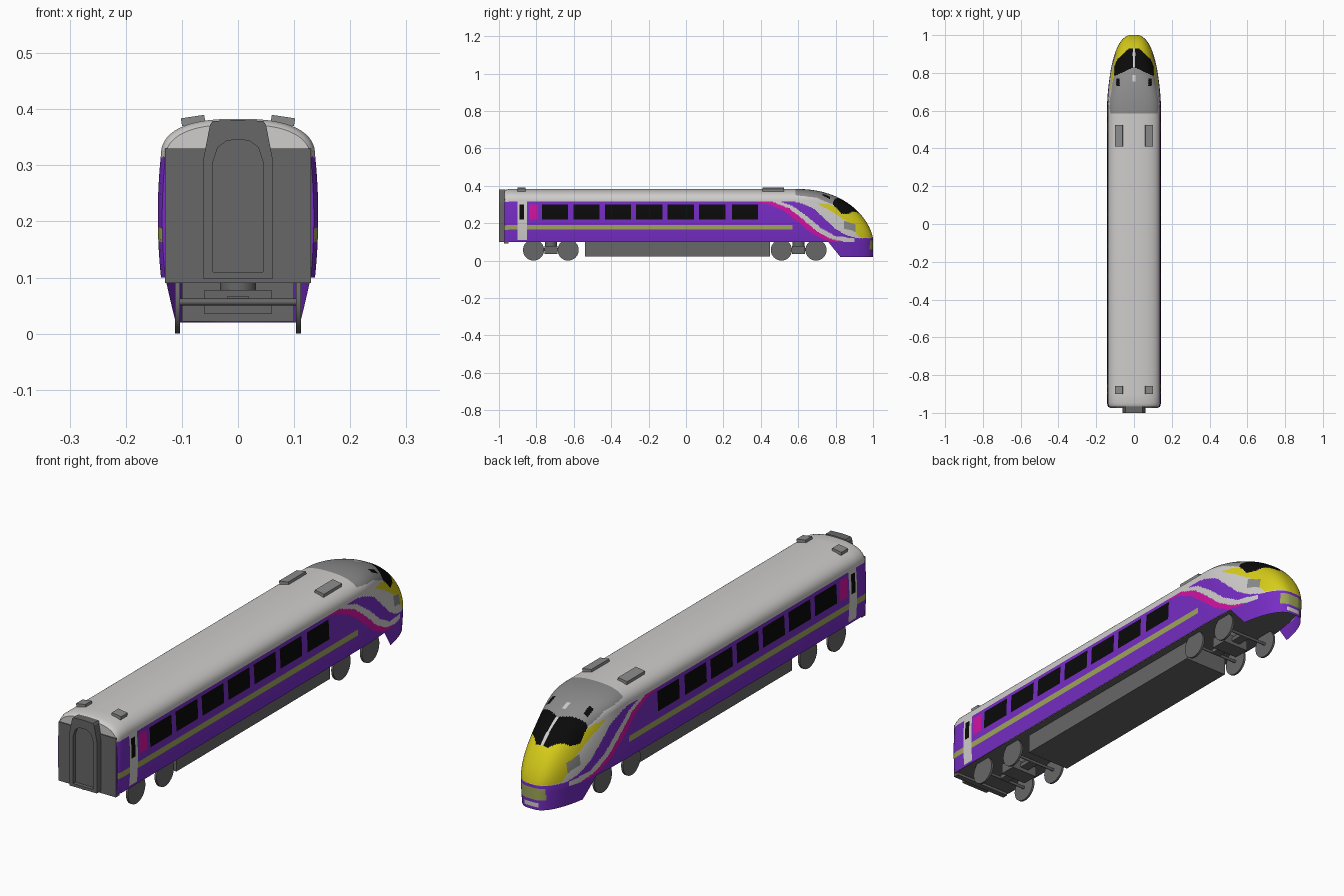
import bpy, bmesh, math
from mathutils import Matrix

if "Cube" in bpy.data.objects:
    bpy.data.objects.remove(bpy.data.objects["Cube"])

# ---- flat colours ----
COLORS = [("white", (.62, .61, .60)), ("purple", (.18, .026, .55)), ("magenta", (.64, .006, .36)),
          ("olive", (.34, .38, .10)), ("yellow", (.68, .61, .01)), ("black", (.003, .003, .003)),
          ("mid_grey", (.26, .26, .26)), ("dark_grey", (.135, .135, .135))]
MATS = []
for n, c in COLORS:
    m = bpy.data.materials.new(n)
    m.diffuse_color = (*c, 1)
    m.use_nodes = True
    m.node_tree.nodes["Principled BSDF"].inputs["Base Color"].default_value = m.diffuse_color
    MATS.append(m)
WHITE, PURPLE, MAGENTA, OLIVE, YELLOW, BLACK, MID, DARK = range(8)


def finish(name, bm, mats, smooth=False, mirror=False):
    bmesh.ops.recalc_face_normals(bm, faces=bm.faces)
    me = bpy.data.meshes.new(name)
    bm.to_mesh(me)
    bm.free()
    ob = bpy.data.objects.new(name, me)
    bpy.context.collection.objects.link(ob)
    for i in mats:
        me.materials.append(MATS[i])
    if mirror:
        mod = ob.modifiers.new("mirror", 'MIRROR')
        mod.merge_threshold = 1e-5
    if smooth:
        bpy.ops.object.select_all(action='DESELECT')
        ob.select_set(True)
        bpy.context.view_layer.objects.active = ob
        bpy.ops.object.shade_smooth_by_angle(angle=math.radians(35))
    return ob


def loft(name, rows, mats, rule=None, smooth=False):
    """Right half skinned through rows of points, mirrored in x."""
    bm = bmesh.new()
    vs = [[bm.verts.new(p) for p in r] for r in rows]
    for a, b in zip(vs, vs[1:]):
        for i in range(len(a) - 1):
            bm.faces.new((a[i], a[i + 1], b[i + 1], b[i]))
    bmesh.ops.remove_doubles(bm, verts=bm.verts, dist=1e-5)
    if rule:
        for f in bm.faces:
            c = f.calc_center_median()
            f.material_index = rule(abs(c.x), c.y, c.z)
    return finish(name, bm, mats, smooth, True)


def box(name, lo, hi, mat, tilt=0):
    bm = bmesh.new()
    bmesh.ops.create_cube(bm, size=1)
    mid = [(a + b) / 2 for a, b in zip(lo, hi)]
    size = [b - a for a, b in zip(lo, hi)]
    M = Matrix.Translation(mid) @ Matrix.Rotation(tilt, 4, 'Y') @ Matrix.Diagonal((*size, 1))
    bmesh.ops.transform(bm, matrix=M, verts=bm.verts)
    return finish(name, bm, [mat])


def cyl(name, pos, r, depth, mat, axis='X', seg=32):
    bm = bmesh.new()
    bmesh.ops.create_cone(bm, cap_ends=True, segments=seg, radius1=r, radius2=r, depth=depth)
    R = Matrix.Rotation(math.pi / 2, 4, 'Y') if axis == 'X' else Matrix()
    bmesh.ops.transform(bm, matrix=Matrix.Translation(pos) @ R, verts=bm.verts)
    return finish(name, bm, [mat], True)


def interp(keys, v):
    if v <= keys[0][0]:
        return keys[0][1]
    for (a, p), (b, q) in zip(keys, keys[1:]):
        if v <= b:
            return p + (q - p) * (v - a) / (b - a)
    return keys[-1][1]


# ---- body shape: half width, height and cross-section along y ----
H, S0 = .283, .215 / .283


def nose_u(y):
    return max(0, (y - .58) / .42) * .995


def half_width(y):
    end = interp([(-.97, .945), (-.963, .975), (-.945, 1)], y)
    return end * (1 - nose_u(y) ** 2.2) ** .4


def height(y):
    end = interp([(-.97, .965), (-.963, .985), (-.945, 1)], y)
    return H * end * (1 - nose_u(y) ** 2.3) ** .6


def skirt_bottom(y):
    return interp([(.76, .10), (.825, .02)], y)


def section_x(s, y):
    if s <= S0:
        x = .143 - .0055 * ((s * H - .11) / .107) ** 2
    else:
        x = .1375 * max(0, 1 - ((s - S0) / (1 - S0)) ** 2.5) ** .4
    t = min(1, max(0, (y - .62) / .3))
    t = t * t * (3 - 2 * t)
    return half_width(y) * ((1 - t) * x + t * .14 * max(0, 1 - s ** 2.5) ** .4)


# heights follow the edges of stripes and windows
levels = []
marks = [.10, .11, .165, .19, .22, .30, .315]
for a, b in zip(marks, marks[1:]):
    k = max(1, round((b - a) / .005))
    levels += [(a + (b - a) * i / k - .1) / H for i in range(k)]
for i in range(41):
    c = math.cos(math.radians(90 * i / 40))
    levels.append(S0 + (1 - S0) * max(0, 1 - c ** 2.5) ** .4 if i < 40 else 1)

WINDOWS = [(-.77 + .168 * i, -.63 + .168 * i) for i in range(6)] + [(.245, .385)]
ys = [-.97, -.963, -.955, -.945, -.90, -.89, -.865, -.85, -.84, -.79]
ys += [e for w in WINDOWS[:6] for e in w] + [.245]
ys += [.35 + .005 * i for i in range(123)]
ys += [.96 + .04 * math.sin(math.pi / 2 * i / 20) for i in range(1, 21)]


def ring(y):
    zb, pts = skirt_bottom(y), []
    for k in range(14):
        z = zb + (.1 - zb) * k / 14
        pts.append((section_x(0, y) * (1 - (.1 - z)), y, z))
    for s in levels:
        pts.append((section_x(s, y) if s < 1 else 0, y, .1 + height(y) * s))
    return pts


# ---- livery: swooping bands bounded by curves z(y) ----
C1 = [(.36, .315), (.45, .30), (.53, .262), (.60, .205), (.68, .14), (.75, .108), (.80, .10)]
C2 = [(.36, .316), (.46, .315), (.55, .28), (.62, .225), (.70, .155), (.77, .118), (.85, .10)]
C3 = [(.50, .315), (.57, .292), (.65, .235), (.72, .175), (.80, .13), (.92, .118)]
C4 = [(.50, .315), (.60, .312), (.68, .28), (.75, .215), (.80, .168), (.86, .135), (.92, .118)]
C5 = [(.70, .305), (.78, .262), (.86, .21), (.90, .16), (.93, .125), (1, .121)]
C6 = [(.70, .305), (.75, .302), (.80, .288), (.84, .265), (.86, .40)]
C7 = [(.58, .352), (.70, .335), (.78, .302), (.84, .265)]


def livery(x, y, z):
    if y < .36:
        if z > .315:
            return WHITE
        if -.90 < y < -.85 and z > .11:
            return BLACK if -.89 < y < -.865 and .22 < z < .30 else WHITE
        if .22 < z < .30:
            if any(a < y < b for a, b in WINDOWS):
                return BLACK
            if -.84 < y < -.79:
                return MAGENTA
        return OLIVE if .165 < z < .19 and y > -.97 else PURPLE
    if y < .385 and .22 < z < .30:
        return BLACK
    # front plate and lamps
    if y > .955 and x < .055 and .062 < z < .108:
        return OLIVE
    if y > .955 and x < .03 and .032 < z < .046:
        return WHITE
    # windscreen panes
    if z > .25 and x < .105 and .83 - .45 * x < y < .955 - .95 * x:
        return BLACK if x > .006 else WHITE
    # roof slots
    if z > .3 and abs(x - .085) < .009 and abs(y - .75) < .022:
        return BLACK
    if z > .3 and x < .007 and .755 < y < .79:
        return WHITE
    # headlamp cluster
    if .845 < y < .905 and abs(z - (.183 - .3 * (y - .875))) < .02:
        return MID
    if z < interp(C1, y):
        return OLIVE if y < .57 and .165 < z < .19 else PURPLE
    if z < interp(C2, y):
        return MAGENTA
    if z < .12 and y > .90:
        return PURPLE
    if z < interp(C3, y):
        return WHITE
    if z < interp(C4, y):
        return PURPLE
    if y > .70 and z > interp(C5, y):
        if z < interp(C6, y):
            return YELLOW
    if y > .585 and z > interp(C7, y):
        return MID
    return WHITE


rows = [ring(y) for y in ys]
rows = [[(0, p[1], p[2]) for p in rows[0]]] + rows + [[(0, p[1], p[2]) for p in rows[-1]]]
loft("body_shell", rows, range(8), livery, True)

# ---- floor ----
fl = [y for y in ys if y < .985]
loft("floor", [[(0, y, .101), (section_x(0, y) * .985, y, .101)] for y in fl], [DARK])

# ---- rear wall and gangway with recessed arch door ----
box("rear_wall", (-.13, -.974, .09), (.13, -.95, .33), DARK)
outer = [(0, .098), (.062, .098), (.062, .31), (.05, .372), (.045, .379), (0, .381)]
inner = [(0, .11), (.045, .11), (.045, .305), (.036, .332), (.02, .344), (0, .346)]
loft("gangway", [[(x, -.965, z) for x, z in outer], [(x, -1, z) for x, z in outer],
                 [(x, -1, z) for x, z in inner], [(x, -.985, z) for x, z in inner],
                 [(0, -.985, z) for x, z in inner]], [DARK])

# ---- underframe and bogies ----
box("underframe", (-.1, -.54, .022), (.1, .45, .102), DARK)
for name, yc in (("rear", -.7225), ("front", .6025)):
    box(name + "_bogie_frame", (-.06, yc - .035, .035), (.06, yc + .035, .078), DARK)
    box(name + "_bogie_beam", (-.02, yc - .0925, .05), (.02, yc + .0925, .066), DARK)
    cyl(name + "_bogie_pivot", (0, yc, .09), .032, .026, DARK, 'Z')
    for d in (-.0925, .0925):
        cyl(name + "_axle", (0, yc + d, .0565), .006, .21, DARK, seg=12)
        for s in (-1, 1):
            cyl(name + "_wheel", (s * .108, yc + d, .0565), .0565, .009, DARK)

# ---- roof vents ----
for s in (-1, 1):
    box("roof_vent_long", (s * .08 - .021, .41, .373), (s * .08 + .021, .525, .387), MID, s * .15)
    box("roof_vent_short", (s * .08 - .021, -.90, .373), (s * .08 + .021, -.858, .387), MID, s * .15)
